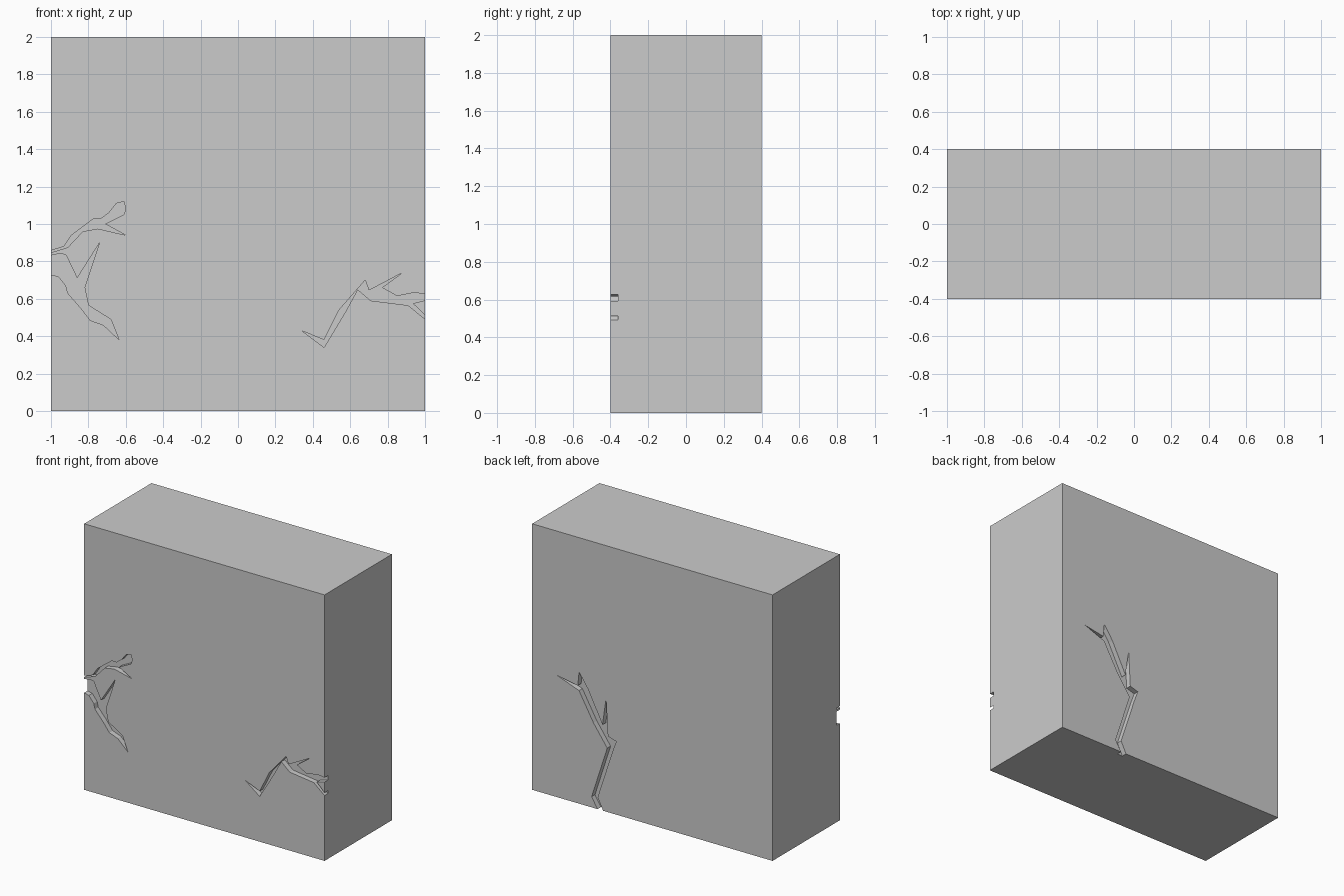
import bpy, bmesh

if "Cube" in bpy.data.objects:
    bpy.data.objects.remove(bpy.data.objects["Cube"])

# Main stone block
bpy.ops.mesh.primitive_cube_add(size=1, location=(0, 0, 1))
block = bpy.context.object
block.name = "stone_block"
block.scale = (2, 0.8, 2)
bpy.ops.object.transform_apply(location=True, rotation=False, scale=True)


def carve(name, outline, side, depth=0.04):
    """Engrave an x/z outline into the front (-1) or back (+1) face."""
    # points on the block rim are pushed outwards so the groove runs off the edge
    pts = [(x * 1.05 if abs(x) == 1 else x, -0.05 if z == 0 else z) for x, z in outline]
    bm = bmesh.new()
    y = side * (0.4 - depth)
    face = bm.faces.new([bm.verts.new((x, y, z)) for x, z in pts])
    ext = bmesh.ops.extrude_face_region(bm, geom=[face])
    moved = [v for v in ext["geom"] if isinstance(v, bmesh.types.BMVert)]
    bmesh.ops.translate(bm, verts=moved, vec=(0, side * (depth + 0.1), 0))
    bmesh.ops.recalc_face_normals(bm, faces=bm.faces)
    mesh = bpy.data.meshes.new(name)
    bm.to_mesh(mesh)
    bm.free()
    cutter = bpy.data.objects.new(name, mesh)
    bpy.context.collection.objects.link(cutter)
    cutter.hide_render = True
    mod = block.modifiers.new(name, 'BOOLEAN')
    mod.operation = 'DIFFERENCE'
    mod.solver = 'EXACT'
    mod.object = cutter
    bpy.context.view_layer.objects.active = block
    bpy.ops.object.modifier_apply(modifier=name)
    bpy.data.objects.remove(cutter)


# Front left, upper branch
carve("crack_upper_left", [
    (-1, .842), (-.93, .88), (-.89, .94), (-.77, 1.03), (-.73, 1.03), (-.69, 1.06),
    (-.65, 1.11), (-.61, 1.12), (-.60, 1.08), (-.61, 1.05), (-.71, 1.0),
    (-.60, .94), (-.75, .975), (-.83, .96), (-.91, .875), (-1, .832)], -1)

# Front left, lower branch
carve("crack_lower_left", [
    (-1, .82), (-.95, .843), (-.92, .835), (-.86, .71), (-.74, .90), (-.82, .66),
    (-.80, .565), (-.68, .49), (-.635, .38), (-.72, .46), (-.79, .485), (-.84, .55),
    (-.91, .63), (-.92, .67), (-.96, .72), (-1, .74)], -1)

# Front right
carve("crack_right", [
    (.34, .43), (.46, .38), (.54, .54), (.68, .70), (.70, .645), (.88, .74),
    (.77, .66), (.85, .615), (.94, .633), (1, .62), (1, .605), (.935, .575),
    (1, .465), (1, .45), (.91, .565), (.71, .59), (.64, .65), (.58, .54), (.46, .34)], -1)

# Back, running up from the bottom edge
carve("crack_back", [
    (.79, .915), (.62, .885), (.61, .99), (.535, .88), (.415, .645), (.385, .85),
    (.37, .57), (.30, .55), (.33, .47), (.455, .09), (.385, 0), (.425, 0),
    (.505, .08), (.375, .48), (.49, .64), (.61, .85)], 1)
